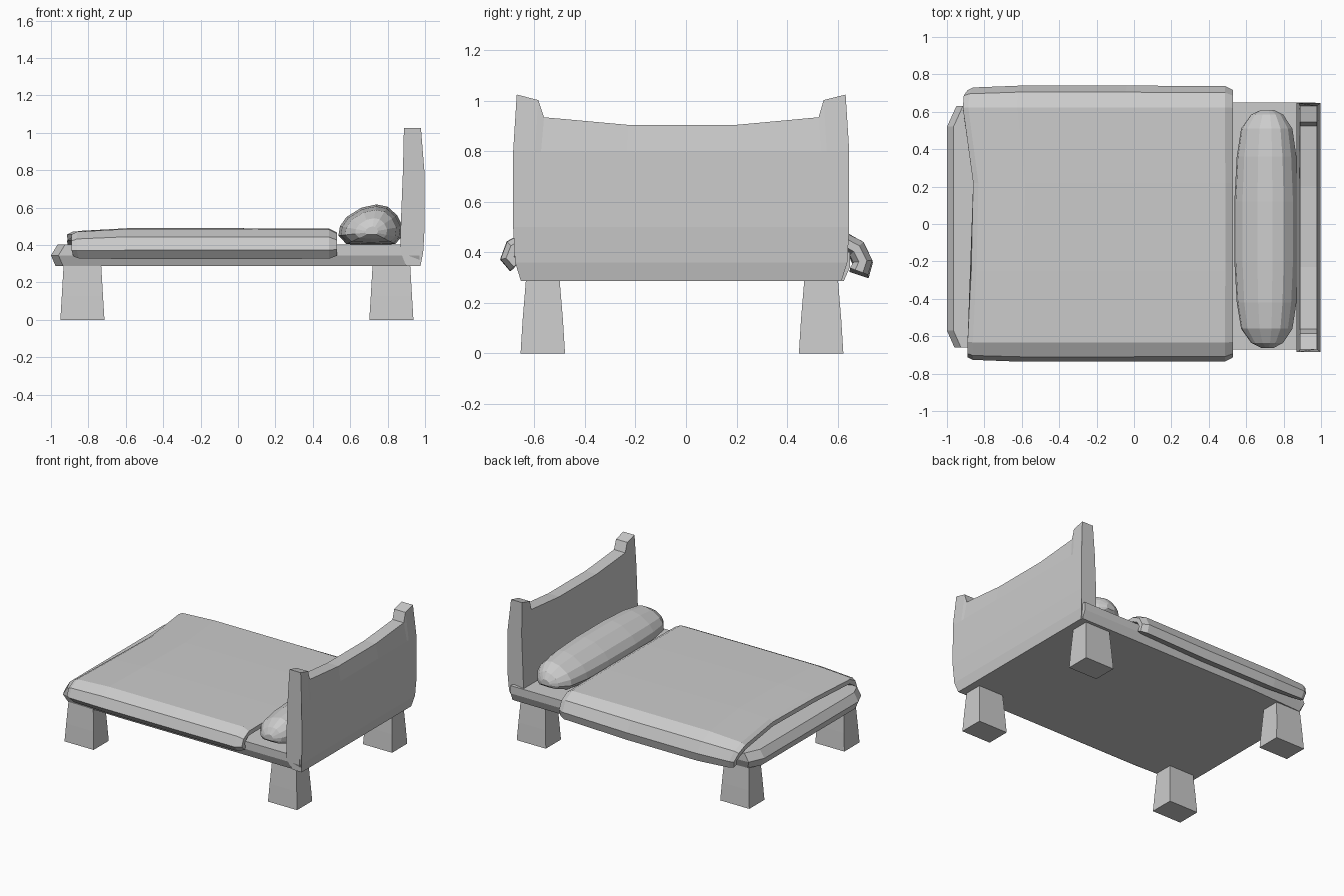
import bpy
import bmesh
from mathutils import Vector

if "Cube" in bpy.data.objects:
    bpy.data.objects.remove(bpy.data.objects["Cube"])


def loft(name, rings):
    """Skin closed rings of equal length and cap both ends."""
    bm = bmesh.new()
    vs = [[bm.verts.new(p) for p in ring] for ring in rings]
    n = len(rings[0])
    for a, b in zip(vs, vs[1:]):
        for i in range(n):
            j = (i + 1) % n
            bm.faces.new((a[i], a[j], b[j], b[i]))
    bm.faces.new(vs[0])
    bm.faces.new(vs[-1])
    bmesh.ops.recalc_face_normals(bm, faces=bm.faces)
    mesh = bpy.data.meshes.new(name)
    bm.to_mesh(mesh)
    bm.free()
    ob = bpy.data.objects.new(name, mesh)
    bpy.context.collection.objects.link(ob)
    return ob


def rect(cx, cy, hx, hy, z):
    return [(cx - hx, cy - hy, z), (cx + hx, cy - hy, z),
            (cx + hx, cy + hy, z), (cx - hx, cy + hy, z)]


# Frame: chamfered plank, widest at mid height
def frame_ring(z, foot, inset):
    a, b = -0.66 + inset, 0.65 - inset
    return [(foot, -0.57, z), (foot + 0.04, a, z), (-0.5, a - 0.01, z),
            (0.97, a - 0.01, z), (0.97, b, z), (-0.5, b, z),
            (foot + 0.05, b - 0.02, z), (foot, 0.52, z)]


loft("bed_frame", [frame_ring(0.287, -0.975, 0.025),
                   frame_ring(0.345, -1.0, 0.0),
                   frame_ring(0.402, -0.965, 0.0)])

# Legs: flared blocks
for xn, cx in (("foot", -0.832), ("head", 0.82)):
    for yn, cy in (("front", -0.567), ("back", 0.535)):
        loft(f"{xn}_{yn}_leg", [rect(cx, cy, 0.118, 0.088, 0.0),
                                rect(cx, cy, 0.11, 0.08, 0.13),
                                rect(cx, cy, 0.10, 0.066, 0.30)])

# Headboard: columns across y, each a closed front/back section
columns = [(-0.67, 1.025), (-0.585, 1.003), (-0.562, 0.935), (-0.23, 0.905),
           (0.20, 0.905), (0.525, 0.935), (0.545, 1.003), (0.632, 1.025)]
rows = [(0.287, 0.90, 0.975, 0.975), (0.36, 0.87, 0.99, 1.01),
        (0.50, 0.87, 0.998, 1.022), (0.80, 0.882, 0.996, 1.022),
        (None, 0.887, 0.978, 1.0)]
rings = []
for y, top in columns:
    def row(r, side):
        return (r[side], -0.018 + (y + 0.018) * r[3], r[0] or top)
    rings.append([row(r, 1) for r in rows] + [row(r, 2) for r in reversed(rows)])
loft("headboard", rings)

# Blanket: thick sheet draped over both sides, with a crooked foot edge
path = [(-0.67, 0.355, -0.88), (-0.697, 0.38, -0.89), (-0.682, 0.415, -0.89),
        (-0.63, 0.445, -0.89), (-0.25, 0.45, -0.87), (0.22, 0.45, -0.86),
        (0.62, 0.445, -0.915), (0.675, 0.415, -0.91), (0.70, 0.365, -0.89),
        (0.685, 0.325, -0.88)]


def blanket_ring(s, half, sag, drape):
    pts = []
    for y, z, x in path:
        z -= sag
        if y > 0.65:
            z -= drape * (0.45 - z) / 0.12
        pts.append(Vector((x + (0.53 - x) * s, y, z)))
    outer, inner = [], []
    for i, p in enumerate(pts):
        t = pts[min(i + 1, len(pts) - 1)] - pts[max(i - 1, 0)]
        nrm = Vector((0, -t.z, t.y)).normalized() * half
        outer.append(p + nrm)
        inner.append(p - nrm)
    return outer + inner[::-1]


loft("blanket", [blanket_ring(0, 0.016, 0.005, 0.0),
                 blanket_ring(0.02, 0.03, 0.004, 0.0),
                 blanket_ring(0.2, 0.04, 0.0, 0.014),
                 blanket_ring(0.6, 0.04, 0.0, 0.014),
                 blanket_ring(0.97, 0.038, 0.0, 0.0),
                 blanket_ring(1.0, 0.016, 0.0, 0.0)])

# Pillow: flat-bottomed section swept along y with rounded ends
section = [(0.58, 0.405), (0.71, 0.400), (0.84, 0.405), (0.872, 0.44),
           (0.88, 0.50), (0.85, 0.56), (0.80, 0.605), (0.74, 0.617),
           (0.66, 0.60), (0.58, 0.55), (0.545, 0.50), (0.537, 0.45)]
stations = [(-0.662, 0.2), (-0.635, 0.5), (-0.56, 0.8), (-0.42, 0.93),
            (-0.2, 1), (0.12, 1), (0.36, 0.93), (0.51, 0.8),
            (0.585, 0.5), (0.61, 0.2)]
loft("pillow", [[(0.715 + (x - 0.715) * s, y, 0.47 + (z - 0.47) * s)
                 for x, z in section] for y, s in stations])
